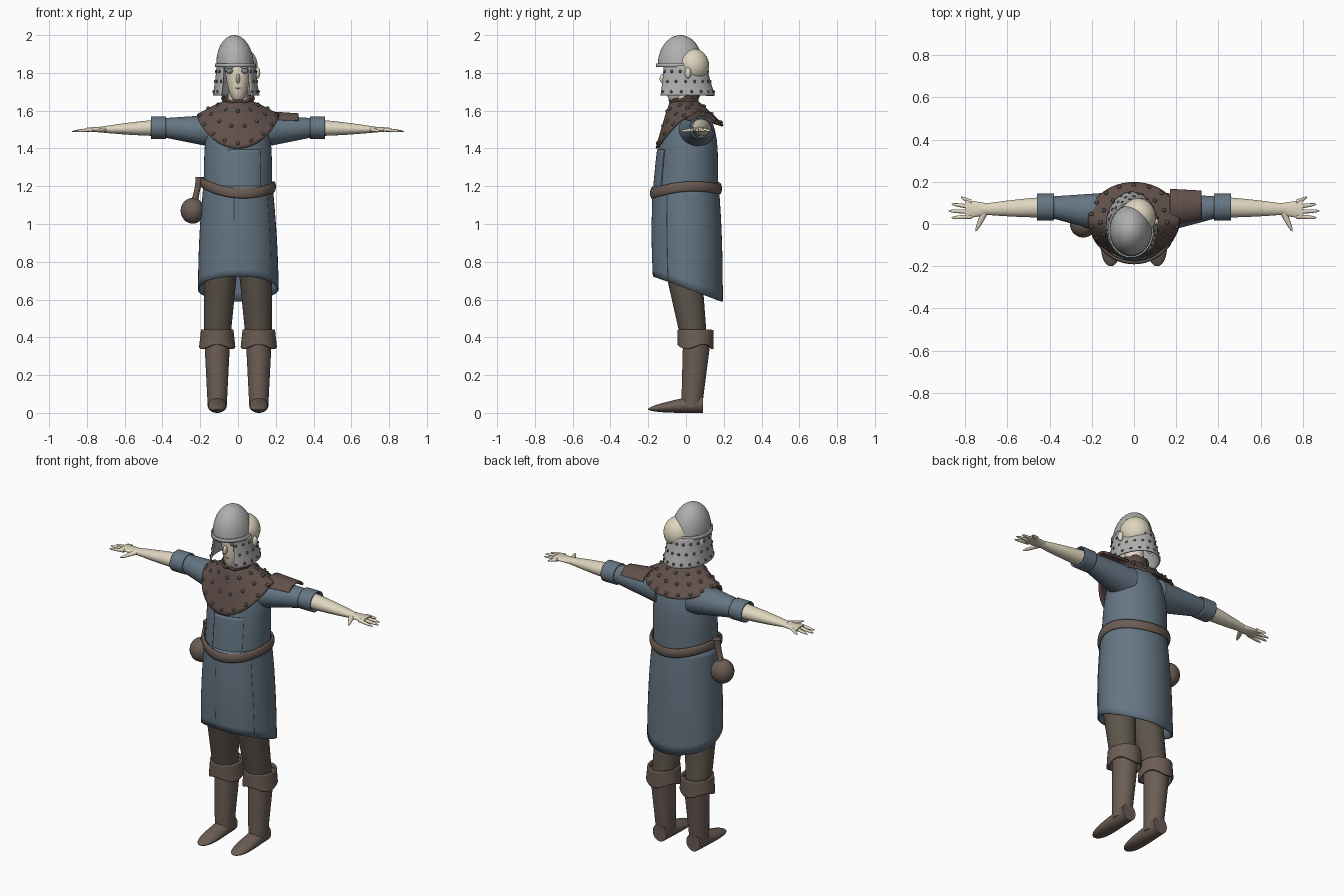
import bpy, bmesh
from math import sin, cos, pi, radians
from mathutils import Vector, Matrix

cube = bpy.data.objects.get("Cube")
if cube:
    bpy.data.objects.remove(cube, do_unlink=True)


def material(name, *rgb):
    m = bpy.data.materials.new(name)
    m.use_nodes = True
    m.diffuse_color = (*rgb, 1)
    m.node_tree.nodes["Principled BSDF"].inputs["Base Color"].default_value = (*rgb, 1)
    return m


cloth = material("blue grey cloth", .13, .18, .23)
trouser = material("trouser brown", .11, .09, .07)
brown = material("boot brown", .15, .11, .09)
leather = material("collar leather", .12, .08, .07)
dark = material("dark stud", .08, .07, .06)
steel = material("steel", .43, .43, .43)
skin = material("pale skin", .74, .67, .52)
eye_grey = material("eye grey", .2, .25, .28)
lip = material("lip", .5, .4, .3)


def finish(name, mat, bm, thick=None):
    bmesh.ops.recalc_face_normals(bm, faces=bm.faces)
    mesh = bpy.data.meshes.new(name)
    bm.to_mesh(mesh)
    bm.free()
    ob = bpy.data.objects.new(name, mesh)
    bpy.context.collection.objects.link(ob)
    mesh.materials.append(mat)
    if thick:
        mod = ob.modifiers.new("Thickness", 'SOLIDIFY')
        mod.thickness, mod.offset = thick, 0
    bpy.ops.object.select_all(action='DESELECT')
    ob.select_set(True)
    bpy.context.view_layer.objects.active = ob
    bpy.ops.object.shade_smooth_by_angle(angle=radians(45))


def oval(start, end, size, end_size, axis='z', bulge=0, dome=0):
    """Surface rule: an ellipse swept from start to end, closing like a dome if asked."""
    start, end, size, end_size = map(Vector, (start, end, size, end_size))
    u, v = {'z': (0, 1), 'x': (1, 2), 'y': (0, 2)}[axis]

    def point(t, a):
        if dome:
            t = sin(t * pi / 2)
        radius = size.lerp(end_size, t) + Vector((bulge, bulge)) * sin(pi * t)
        if dome:
            radius *= max(1 - t**dome, .001)**.5
        co = start.lerp(end, t)
        co[u] += radius.x * cos(a)
        co[v] += radius.y * sin(a)
        return co
    return point


def skinned(name, mat, shape, arc=None, thick=None, side=1, sides=36, steps=12):
    """Mesh over a surface rule; an open shell when it has a thickness."""
    first, last = map(radians, arc or (0, 360))
    count = sides + bool(arc)
    bm = bmesh.new()
    rows = []
    for i in range(steps + 1):
        row = []
        for k in range(count):
            co = shape(i / steps, first + (last - first) * k / sides)
            row.append(bm.verts.new((co.x * side, co.y, co.z)))
        rows.append(row)
    for low, high in zip(rows, rows[1:]):
        for k in range(sides):
            j = (k + 1) % count
            bm.faces.new((low[k], low[j], high[j], high[k]))
    if not thick:
        bm.faces.new(rows[0])
        bm.faces.new(rows[-1])
    finish(name, mat, bm, thick)


def balls(name, mat, points, radii, segments=12):
    bm = bmesh.new()
    for p in points:
        place = Matrix.Translation(p) @ Matrix.Diagonal((*radii, 1))
        bmesh.ops.create_uvsphere(bm, u_segments=segments, v_segments=segments // 2 + 2,
                                  radius=1, matrix=place)
    finish(name, mat, bm)


def grown(co):
    return Vector((co.x * 1.02, co.y * 1.02, co.z))


# Tunic with a slanted hem, soft folds and overlapping front flaps
skirt_form = oval((0, .01, .66), (0, 0, 1.2), (.21, .18), (.18, .17), bulge=.006)
body_form = oval((0, 0, 1.17), (0, .02, 1.62), (.18, .17), (.18, .15), dome=5)


def skirt(t, a):
    co = skirt_form(t, a)
    loose = max(1 - t * 1.5, 0)
    fold = 1 + .01 * loose * sin(5 * a + 1)
    return Vector((co.x * fold, co.y * fold, co.z - .37 * co.y * loose))


skinned("tunic_skirt", cloth, skirt, thick=.008, sides=48)
skinned("tunic_body", cloth, body_form, sides=48)
skinned("skirt_flap", cloth, lambda t, a: grown(skirt(t, a)), arc=(-96, -35), thick=.006)
skinned("chest_flap", cloth, lambda t, a: grown(body_form(t / 3, a)), arc=(-106, -50), thick=.005)

# Belt, sagging at the front and rising at the hips
belt_form = oval((0, 0, 1.15), (0, 0, 1.2), (.19, .18), (.19, .18), bulge=.006)
skinned("belt", brown, lambda t, a: belt_form(t, a) + Vector(
    (0, 0, .035 * cos(a)**2 + .012 * (sin(a) - cos(a)))), thick=.01, sides=48, steps=6)

# Round flask hanging from the belt
balls("flask", brown, [(-.24, 0, 1.07)], (.064, .064, .068), 28)
skinned("flask_neck", brown, oval((-.23, 0, 1.12), (-.2, 0, 1.25), (.02, .02), (.024, .024),
                                  bulge=-.006), sides=16)


# Studded leather mantle, lowest at the chest
def mantle(t, a):
    s = sin(a)
    edge = .07 + .175 * max(0, -s)**1.4 + .055 * max(0, s)
    return Vector(((.075 + .14 * t) * cos(a),
                   (.07 + .105 * t) * s + .03 * t - .01,
                   1.645 - edge * t**1.1))


skinned("mantle", leather, mantle, thick=.012, sides=48)
balls("mantle_studs", dark,
      [mantle(row / 3 - .08, 2 * pi * (k + row / 2) / count) + Vector((0, 0, .006))
       for row, count in enumerate((10, 14, 18), 1) for k in range(count)],
      (.011, .011, .011), 10)
collar_form = oval((0, -.01, 1.62), (0, -.01, 1.67), (.085, .08), (.085, .08), bulge=-.01)
skinned("standing_collar", leather, lambda t, a: collar_form(t, a) + Vector(
    (0, 0, .015 * sin(a) + .005 * sin(7 * a))), thick=.01)
skinned("shoulder_patch", leather, oval((.17, .08, 1.52), (.32, .09, 1.52), (.09, .07), (.07, .06),
                                        axis='x'), arc=(25, 155), thick=.012)

# Arms, hands, legs and boots
for side, tag in ((1, "left_"), (-1, "right_")):
    def limb(name, mat, shape, **options):
        skinned(tag + name, mat, shape, side=side, **options)

    limb("sleeve", cloth, oval((.1, .05, 1.49), (.4, .08, 1.51), (.1, .09), (.05, .05), 'x'))
    limb("cuff", cloth, oval((.38, .08, 1.51), (.46, .08, 1.51), (.06, .055), (.06, .055), 'x'),
         thick=.008)
    limb("forearm", skin, oval((.4, .08, 1.51), (.72, .07, 1.5), (.05, .045), (.025, .016), 'x',
                               bulge=.003))
    limb("palm", skin, oval((.68, .07, 1.5), (.8, .07, 1.5), (.025, .018), (.045, .01), 'x'))
    # Fingers fan out from the palm, the second one longest
    for k in range(4):
        reach = .88 - .015 * (k - 1)**2
        limb(f"finger_{k + 1}", skin, oval((.77, .035 + .023 * k, 1.5),
                                           (reach, .03 + .032 * k, 1.49),
                                           (.011, .01), (.008, .006), 'x', dome=6), sides=12)
    limb("thumb", skin, oval((.71, .05, 1.5), (.75, -.035, 1.49), (.018, .012), (.008, .006), 'y',
                             dome=6), sides=12)

    limb("trouser_leg", trouser, oval((.11, .04, .4), (.09, -.02, .8), (.07, .07), (.09, .1)))
    limb("boot_shaft", brown, oval((.11, .03, .03), (.11, .06, .42), (.05, .055), (.07, .075)))
    limb("boot_foot", brown, oval((.11, .09, .05), (.11, -.2, .02), (.045, .05), (.055, .02), 'y',
                                  dome=5))
    cuff_form = oval((.11, .05, .35), (.11, .05, .44), (.09, .09), (.08, .09))
    limb("boot_cuff", brown, lambda t, a: cuff_form(t, a) + Vector(
        (0, 0, .012 * sin(3 * a) * (1 - t))), thick=.012)

# Head, neck and face
skinned("neck", skin, oval((0, 0, 1.58), (0, 0, 1.74), (.055, .055), (.05, .055)))
skinned("face", skin, oval((0, -.02, 1.88), (0, -.06, 1.64), (.075, .085), (.05, .06), dome=4))
balls("back_of_head", skin, [(.02, .034, 1.84)], (.084, .088, .09), 32)
balls("ears", skin, [(.104, .01, 1.8), (-.104, .01, 1.8)], (.014, .017, .03))
balls("nose", skin, [(0, -.12, 1.77)], (.011, .02, .026))
eyes = [Vector((x, -.1, 1.81)) for x in (-.045, .035)]
balls("eyes", eye_grey, eyes, (.018, .013, .015), 16)
balls("brow_ridges", skin, [eye + Vector((0, 0, .02)) for eye in eyes], (.024, .015, .007))
balls("mouth", lip, [(0, -.1, 1.72)], (.02, .01, .006))

# Helmet dome, brow band and flared, studded face guard
skinned("helmet_dome", steel, oval((-.015, -.03, 1.84), (-.02, -.03, 2), (.1, .12), (.1, .12),
                                   dome=2))
skinned("brow_band", steel, oval((-.015, -.03, 1.83), (-.015, -.03, 1.85), (.104, .126),
                                 (.104, .126)), thick=.008, steps=1)
guard = oval((-.01, -.01, 1.68), (-.01, -.02, 1.84), (.12, .16), (.1, .125), bulge=-.003)
skinned("face_guard", steel, guard, arc=(-50, 230), thick=.008, sides=48)
balls("guard_studs", dark,
      [grown(guard(row / 3 + .13, radians(20 * k + 10 * (row % 2) - 45)))
       for row in range(3) for k in range(14)], (.008, .008, .008), 8)
